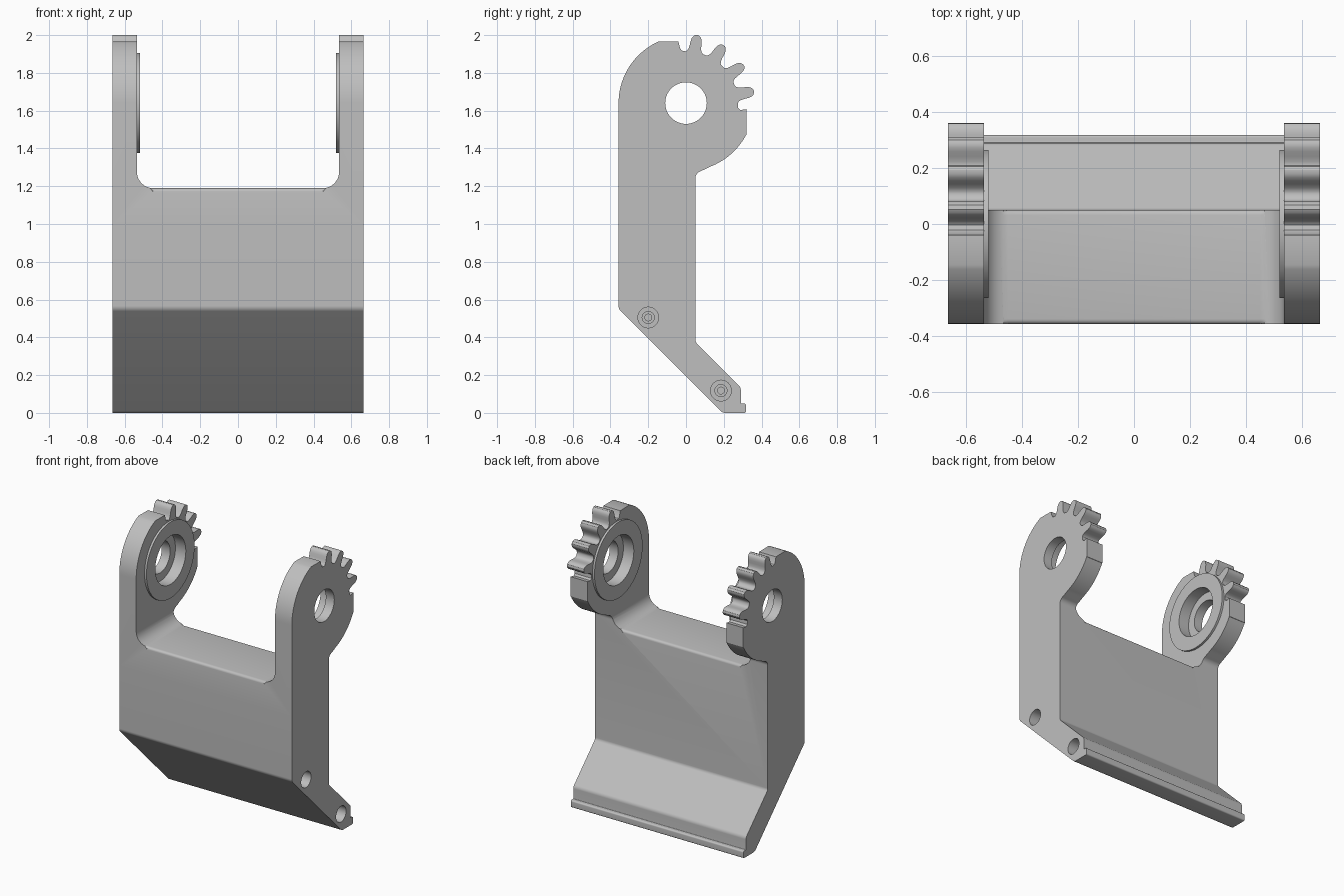
import bpy, bmesh
from math import sin, cos, tan, radians, pi
from mathutils import Vector, Matrix

if "Cube" in bpy.data.objects:
    bpy.data.objects.remove(bpy.data.objects["Cube"], do_unlink=True)

grey = bpy.data.materials.new("plain grey")
grey.use_nodes = True
colour = (0.52, 0.52, 0.52, 1)
grey.diffuse_color = colour
grey.node_tree.nodes["Principled BSDF"].inputs["Base Color"].default_value = colour

HALF, INNER = 0.665, 0.535      # half width, inner face of the ears
PIVOT = Vector((0, 1.64))       # gear centre in (y, z)
BODY_FRONT, BODY_BACK, FLOOR = -0.357, 0.05, 1.19


def polar(r, degrees):
    a = radians(degrees)
    return PIVOT + Vector((r * cos(a), r * sin(a)))


def rounded(corners, steps=8):
    """Polygon with fillets; each corner is (u, v, radius)."""
    out = []
    for i, (u, v, r) in enumerate(corners):
        p = Vector((u, v))
        if not r:
            out.append(p)
            continue
        a = (Vector(corners[i - 1][:2]) - p).normalized()
        b = (Vector(corners[(i + 1) % len(corners)][:2]) - p).normalized()
        half = a.angle(b) / 2
        centre = p + (a + b).normalized() * (r / sin(half))
        start, end = p + a * (r / tan(half)) - centre, p + b * (r / tan(half)) - centre
        sweep = pi - 2 * half
        for k in range(steps + 1):
            t = k / steps
            out.append(centre + (start * sin((1 - t) * sweep) + end * sin(t * sweep)) / sin(sweep))
    return out


def prism(name, points, to3d, low, high):
    """Extrude a flat outline between two depths."""
    bm = bmesh.new()
    face = bm.faces.new([bm.verts.new(to3d(p, low)) for p in points])
    new = bmesh.ops.extrude_face_region(bm, geom=[face])["geom"]
    shift = Vector(to3d(points[0], high)) - Vector(to3d(points[0], low))
    bmesh.ops.translate(bm, verts=[g for g in new if isinstance(g, bmesh.types.BMVert)], vec=shift)
    bmesh.ops.recalc_face_normals(bm, faces=bm.faces)
    return finish(name, bm)


def finish(name, bm):
    mesh = bpy.data.meshes.new(name)
    bm.to_mesh(mesh)
    bm.free()
    mesh.materials.append(grey)
    obj = bpy.data.objects.new(name, mesh)
    bpy.context.collection.objects.link(obj)
    return obj


def cylinder(name, radius, x0, x1, y, z, sides=64):
    bm = bmesh.new()
    place = Matrix.Translation(((x0 + x1) / 2, y, z)) @ Matrix.Rotation(pi / 2, 4, "Y")
    bmesh.ops.create_cone(bm, cap_ends=True, segments=sides, radius1=radius, radius2=radius,
                          depth=abs(x1 - x0), matrix=place)
    return finish(name, bm)


def combine(target, tool, operation):
    mod = target.modifiers.new(tool.name, "BOOLEAN")
    mod.operation, mod.solver, mod.object = operation, "EXACT", tool
    bpy.context.view_layer.objects.active = target
    bpy.ops.object.modifier_apply(modifier=mod.name)
    bpy.data.objects.remove(tool, do_unlink=True)


# Side outline: foot, lip, back, throat
outline = rounded([
    (BODY_FRONT, 1.0, 0), (BODY_FRONT, 0.55, 0.04), (0.193, 0, 0.04),
    (0.318, 0, 0.01), (0.318, 0.05, 0.01), (0.29, 0.05, 0.005),
    (0.29, 0.135, 0.035), (BODY_BACK, 0.375, 0.03), (BODY_BACK, 1.268, 0.04), (0.11, 1.294, 0),
])
# Lower gear arc and flat stop
outline += [polar(0.36, d) for d in range(-70, -27, 3)]
outline += [Vector(p) for p in ((0.32, 1.472), (0.32, 1.608), (0.287, 1.603), (0.276, 1.615))]
# Four gear teeth
flank = [(0.274, 10), (0.279, 8.2), (0.29, 6.7), (0.31, 5.7), (0.33, 5.1),
         (0.346, 4.3), (0.358, 3), (0.365, 1.2)]
for i in range(4):
    mid = 9.8 + 23.6 * i
    outline += [polar(r, mid - a) for r, a in flank]
    outline += [polar(r, mid + a) for r, a in reversed(flank)]
# Upper flat stop and rounded front shoulder
outline += [Vector(p) for p in ((-0.022, 1.918), (-0.031, 1.93), (-0.04, 1.965))]
outline += [polar(0.357, d) for d in range(114, 181, 3)]

bracket = prism("bracket", outline, lambda p, d: (d, p.x, p.y), -HALF, HALF)

# Rounded opening between the two ears
opening = rounded([(-INNER, 2.5, 0), (-INNER, FLOOR, 0.085), (INNER, FLOOR, 0.085), (INNER, 2.5, 0)])
combine(bracket, prism("opening", opening, lambda p, d: (p.x, d, p.y), -1, 1), "DIFFERENCE")

# Soft edges on the floor of the opening
bm = bmesh.new()
bm.from_mesh(bracket.data)
edges = [e for e in bm.edges
         if all(abs(v.co.z - FLOOR) < 0.002 and abs(v.co.x) < INNER for v in e.verts)
         and abs(e.verts[0].co.y - e.verts[1].co.y) < 0.001]
bmesh.ops.bevel(bm, geom=edges, offset=0.018, segments=4, profile=0.5, affect="EDGES")
bm.to_mesh(bracket.data)
bm.free()

# Raised bosses, counterbores and pivot holes on both ears
for side in (-1, 1):
    for name, radius, x0, x1, operation in (
            ("boss", 0.265, 0.52, 0.57, "UNION"),
            ("counterbore", 0.168, 0.45, 0.60, "DIFFERENCE"),
            ("pivot_hole", 0.11, 0.45, 0.8, "DIFFERENCE")):
        combine(bracket, cylinder(name, radius, side * x0, side * x1, *PIVOT), operation)

# Stepped screw holes in one end
for y, z in ((-0.2, 0.505), (0.185, 0.118)):
    for radius, depth in ((0.055, 0.12), (0.032, 0.25), (0.018, 0.3)):
        combine(bracket, cylinder("screw_hole", radius, HALF - depth, 0.8, y, z, 32), "DIFFERENCE")

bpy.ops.object.select_all(action="DESELECT")
bracket.select_set(True)
bpy.context.view_layer.objects.active = bracket
bpy.ops.object.shade_smooth_by_angle(angle=radians(28))
